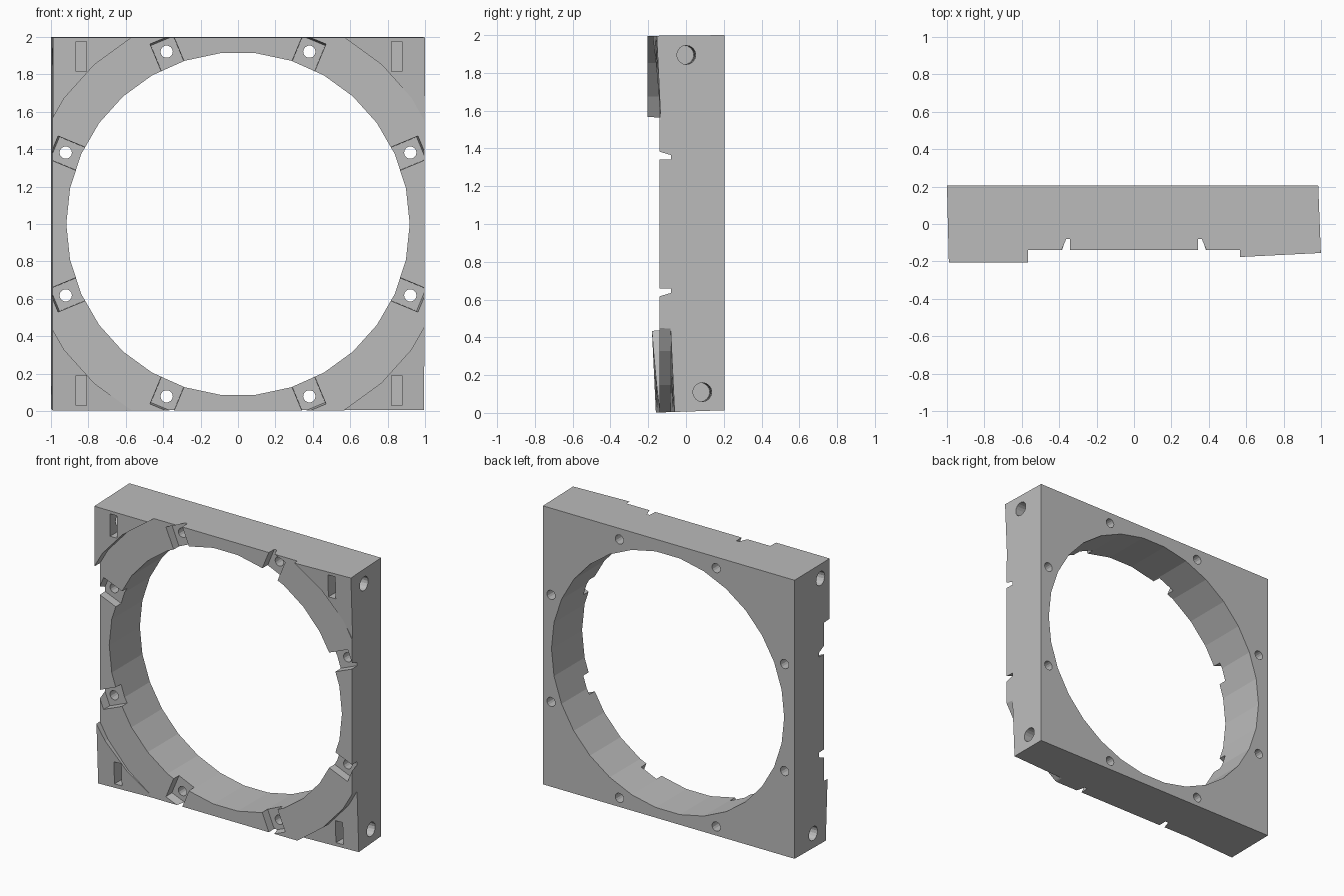
import bpy, bmesh, math
from mathutils import Vector

if "Cube" in bpy.data.objects:
    bpy.data.objects.remove(bpy.data.objects["Cube"])

grey = bpy.data.materials.new("plain grey")
grey.diffuse_color = (0.5, 0.5, 0.5, 1)
grey.use_nodes = True
grey.node_tree.nodes["Principled BSDF"].inputs["Base Color"].default_value = grey.diffuse_color


def loft(name, ring_a, ring_b):
    """Closed solid between two matching rings of points."""
    bm = bmesh.new()
    a = [bm.verts.new(p) for p in ring_a]
    b = [bm.verts.new(p) for p in ring_b]
    bm.faces.new(a)
    bm.faces.new(b[::-1])
    n = len(a)
    for i in range(n):
        j = (i + 1) % n
        bm.faces.new((a[i], b[i], b[j], a[j]))
    bmesh.ops.recalc_face_normals(bm, faces=bm.faces[:])
    me = bpy.data.meshes.new(name)
    bm.to_mesh(me)
    bm.free()
    me.materials.append(grey)
    ob = bpy.data.objects.new(name, me)
    bpy.context.collection.objects.link(ob)
    return ob


def cut(target, cutter):
    """Subtract cutter from target and discard it."""
    cutter.hide_render = True
    bpy.context.view_layer.objects.active = target
    m = target.modifiers.new("cut", 'BOOLEAN')
    m.operation, m.solver, m.object = 'DIFFERENCE', 'EXACT', cutter
    bpy.ops.object.modifier_apply(modifier=m.name)
    bpy.data.objects.remove(cutter)


def disc(name, x, z, r, n, y0, y1):
    """Round bar along y."""
    def ring(y):
        return [(x + r * math.cos(math.tau * i / n), y,
                 z + r * math.sin(math.tau * i / n)) for i in range(n)]
    return loft(name, ring(y0), ring(y1))


def rect(x0, x1, z0, z1, y):
    """Rectangle facing the front; y may be a number or a function of x, z."""
    f = y if callable(y) else (lambda x, z: y)
    return [(x, f(x, z), z) for x, z in ((x0, z0), (x1, z0), (x1, z1), (x0, z1))]


def tilt(x, z):
    """Leaning front plane seen on the corners."""
    return -0.11 + 0.05 * x - 0.0475 * z


# Square body with slightly drafted sides
frame = loft("square_frame", rect(-0.99, 1.001, 0.0, 1.996, -0.205),
             rect(-1.0, 0.985, 0.014, 2.0, 0.205))

# Leaning cut that lowers the corners but spares the round ring
slab = loft("corner_cutter", rect(-1.5, 1.5, -0.5, 2.5, -1), rect(-1.5, 1.5, -0.5, 2.5, tilt))
cut(slab, disc("ring_column", 0, 1, 1.146, 30, -2, 2))
cut(frame, slab)

# Recessed ring face and main opening
cut(frame, disc("ring_cutter", 0, 1, 1.147, 30, -1, -0.14))
cut(frame, disc("opening_cutter", 0, 1, 0.918, 30, -1, 1))

# Eight notches with screw holes around the ring
for k in range(8):
    a = math.radians(22.5 + 45 * k)
    u = Vector((math.cos(a), 0, math.sin(a)))
    t = Vector((-math.sin(a), 0, math.cos(a)))

    def pocket(y, outer, half):
        return [Vector((0, y, 1)) + u * r + t * s for r, s in
                ((0.8, -half), (outer, -half), (outer, half), (0.8, half))]
    cut(frame, loft("notch_cutter", pocket(-0.2, 1.078, 0.068), pocket(-0.08, 1.06, 0.065)))
    c = u * 0.997
    cut(frame, disc("screw_hole", c.x, 1 + c.z, 0.033, 14, -1, 1))

# Corner slots and the sideways bores that meet them
for sx in (-1, 1):
    for zc in (0.11, 1.895):
        xc = 0.85 if sx > 0 else -0.838
        yc = tilt(sx, zc) + 0.152
        cut(frame, loft("slot_cutter",
                        rect(xc - 0.028, xc + 0.028, zc - 0.08, zc + 0.08, -1),
                        rect(xc - 0.028, xc + 0.028, zc - 0.08, zc + 0.08, yc + 0.08)))

        def bore(x):
            y = yc + 0.05 * (x - sx)
            return [(x, y + 0.05 * math.cos(math.tau * i / 16),
                     zc + 0.05 * math.sin(math.tau * i / 16)) for i in range(16)]
        cut(frame, loft("bore_cutter", bore(sx * 1.2), bore(sx * 0.78)))
